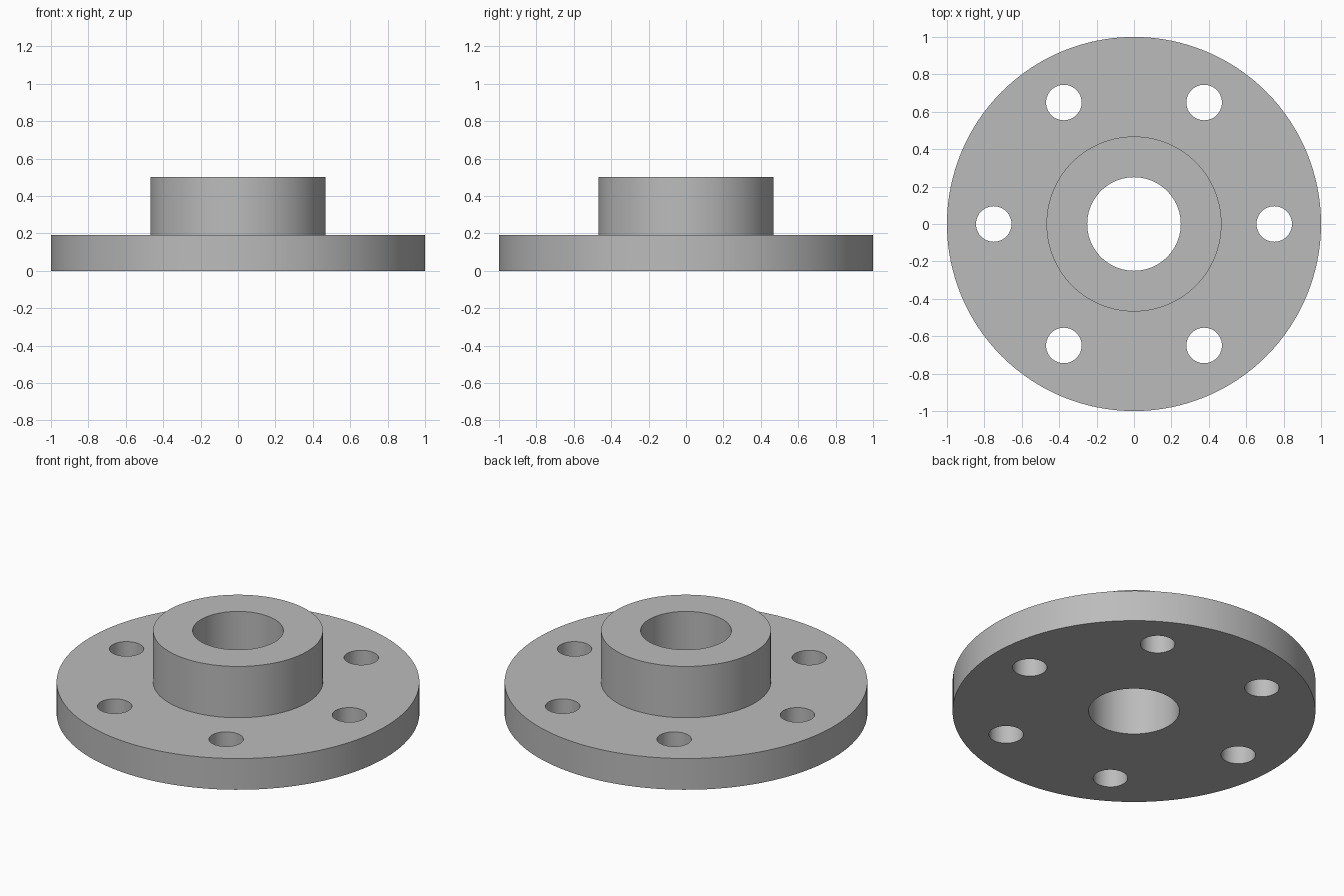
import bpy, bmesh
from math import pi, cos, sin
from mathutils import Matrix, Vector

cube = bpy.data.objects.get("Cube")
if cube:
    bpy.data.objects.remove(cube)

# Material
steel = bpy.data.materials.new("grey_steel")
steel.use_nodes = True
colour = (0.5, 0.5, 0.5, 1)
steel.diffuse_color = colour
steel.node_tree.nodes["Principled BSDF"].inputs["Base Color"].default_value = colour

# Main dimensions
PLATE_R, PLATE_H = 1.0, 0.19
HUB_R, HUB_H = 0.468, 0.502
BORE_R = 0.25
BOLT_R, BOLT_CIRCLE, BOLTS = 0.095, 0.75, 6
SEGMENTS = 128


def add_object(name, bm):
    bmesh.ops.recalc_face_normals(bm, faces=bm.faces)
    mesh = bpy.data.meshes.new(name)
    bm.to_mesh(mesh)
    bm.free()
    mesh.materials.append(steel)
    obj = bpy.data.objects.new(name, mesh)
    bpy.context.collection.objects.link(obj)
    return obj


# Plate, hub and bore revolved from one closed profile
bm = bmesh.new()
profile = [(BORE_R, 0), (PLATE_R, 0), (PLATE_R, PLATE_H),
           (HUB_R, PLATE_H), (HUB_R, HUB_H), (BORE_R, HUB_H)]
verts = [bm.verts.new((r, 0, z)) for r, z in profile]
edges = [bm.edges.new((a, b)) for a, b in zip(verts, verts[1:] + verts[:1])]
bmesh.ops.spin(bm, geom=verts + edges, cent=(0, 0, 0), axis=(0, 0, 1),
               angle=2 * pi, steps=SEGMENTS, use_merge=True)
bmesh.ops.remove_doubles(bm, verts=bm.verts, dist=0.0001)
flange = add_object("hub_flange", bm)

# Ring of bolt hole cutters
bm = bmesh.new()
for i in range(BOLTS):
    a = 2 * pi * i / BOLTS
    centre = Vector((BOLT_CIRCLE * cos(a), BOLT_CIRCLE * sin(a), PLATE_H / 2))
    bmesh.ops.create_cone(bm, cap_ends=True, segments=48, radius1=BOLT_R,
                          radius2=BOLT_R, depth=PLATE_H * 2,
                          matrix=Matrix.Translation(centre))
cutter = add_object("bolt_hole_cutter", bm)
cutter.hide_render = True

# Cut the bolt holes, then discard the cutter
bpy.ops.object.select_all(action='DESELECT')
flange.select_set(True)
bpy.context.view_layer.objects.active = flange
holes = flange.modifiers.new("bolt_holes", 'BOOLEAN')
holes.operation = 'DIFFERENCE'
holes.solver = 'EXACT'
holes.object = cutter
bpy.ops.object.modifier_apply(modifier=holes.name)
bpy.data.objects.remove(cutter)

# Smooth walls with sharp rims
bpy.ops.object.shade_smooth_by_angle(angle=pi / 6)
